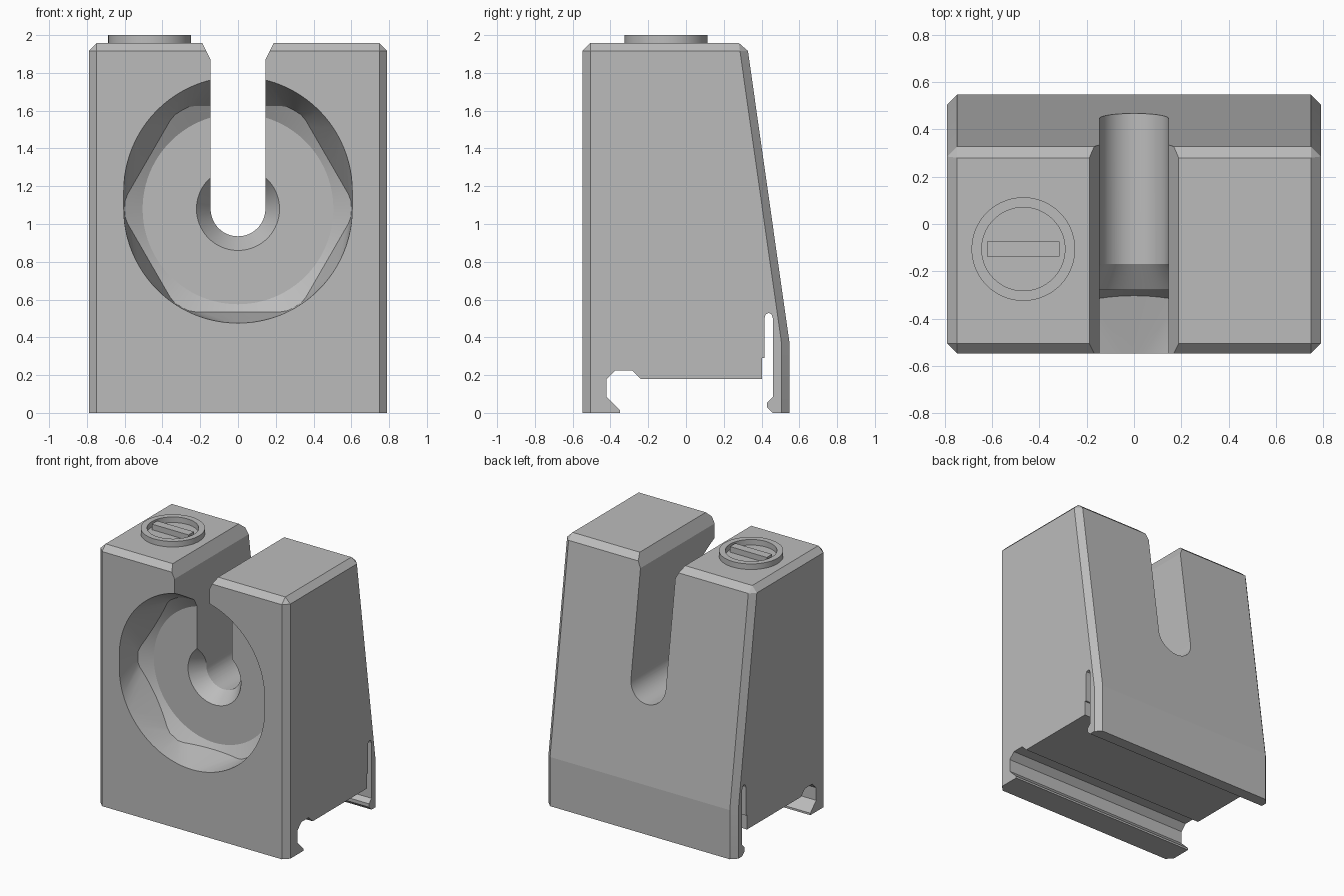
import bpy, bmesh, math

if "Cube" in bpy.data.objects:
    bpy.data.objects.remove(bpy.data.objects["Cube"])

SEG = 96
AXIS_Z = 1.08          # height of the bolt axis
FLOOR_Y = -0.28        # floor of the bolt head recess

grey = bpy.data.materials.new("plain grey")
grey.diffuse_color = (0.5, 0.5, 0.5, 1)
grey.use_nodes = True
grey.node_tree.nodes["Principled BSDF"].inputs["Base Color"].default_value = grey.diffuse_color


def to_object(name, bm):
    bmesh.ops.recalc_face_normals(bm, faces=bm.faces)
    me = bpy.data.meshes.new(name)
    bm.to_mesh(me)
    bm.free()
    me.materials.append(grey)
    ob = bpy.data.objects.new(name, me)
    bpy.context.collection.objects.link(ob)
    return ob


def prism(pts, place, lo, hi):
    """Closed profile swept from lo to hi; place(a, b, t) gives the 3D point."""
    bm = bmesh.new()
    low = [bm.verts.new(place(a, b, lo)) for a, b in pts]
    high = [bm.verts.new(place(a, b, hi)) for a, b in pts]
    bm.faces.new(low)
    bm.faces.new(high)
    n = len(pts)
    for i in range(n):
        j = (i + 1) % n
        bm.faces.new((low[i], low[j], high[j], high[i]))
    bmesh.ops.recalc_face_normals(bm, faces=bm.faces)
    return bm


def along_x(a, b, t):
    return (t, a, b)


def along_y(a, b, t):
    return (a, t, b)


def along_z(a, b, t):
    return (a, b, t)


def circle(cx, cy, r, n=SEG):
    return [(cx + r * math.cos(2 * math.pi * i / n),
             cy + r * math.sin(2 * math.pi * i / n)) for i in range(n)]


def hull(points):
    bm = bmesh.new()
    for p in points:
        bm.verts.new(p)
    res = bmesh.ops.convex_hull(bm, input=bm.verts)
    loose = {g for g in res["geom_interior"] + res["geom_unused"]
             if isinstance(g, bmesh.types.BMVert)}
    bmesh.ops.delete(bm, geom=list(loose), context='VERTS')
    bmesh.ops.dissolve_limit(bm, angle_limit=0.002, verts=bm.verts, edges=bm.edges)
    return bm


def cut(target, cutter):
    cutter.hide_render = True
    mod = target.modifiers.new("cut", 'BOOLEAN')
    mod.operation = 'DIFFERENCE'
    mod.solver = 'EXACT'
    mod.object = cutter
    bpy.context.view_layer.objects.active = target
    bpy.ops.object.modifier_apply(modifier=mod.name)
    bpy.data.objects.remove(cutter)


# Block with a sloping back and chamfered upright and top edges
side = [(-0.548, 0), (0.548, 0), (0.548, 0.37), (0.322, 1.958), (-0.548, 1.958)]
bm = prism(side, along_x, -0.79, 0.79)
edges = []
for e in bm.edges:
    a, b = e.verts
    across = abs(a.co.x - b.co.x) > 0.1
    if (across and a.co.z > 1) or (not across and abs(a.co.z - b.co.z) > 0.1) \
            or (not across and min(a.co.z, b.co.z) > 1):
        edges.append(e)
bmesh.ops.bevel(bm, geom=edges, offset=0.042, offset_type='OFFSET',
                segments=1, affect='EDGES', profile=0.5)
body = to_object("clamp_body", bm)

# Rail channel under the block, with a lip in front and a spring clip behind
channel = [(-0.35, -0.1), (-0.35, 0.015), (-0.42, 0.085), (-0.42, 0.18),
           (-0.375, 0.225), (-0.285, 0.225), (-0.24, 0.18), (0.403, 0.18),
           (0.403, 0.29), (0.415, 0.29), (0.415, 0.5), (0.422, 0.522),
           (0.438, 0.53), (0.453, 0.522), (0.46, 0.5), (0.46, 0.085),
           (0.43, 0.055), (0.43, 0.03), (0.46, 0), (0.46, -0.1)]
cut(body, to_object("channel_cutter", prism(channel, along_x, -1, 1)))

# Recess for a bolt head: round mouth narrowing to a chamfered hexagon
pts = []
for i in range(SEG):
    t = 2 * math.pi * i / SEG
    c, s = math.cos(t), math.sin(t)
    pts.append((0.505 * c, FLOOR_Y, AXIS_Z + 0.505 * s))
    # hexagon with flats at top and bottom, corners clipped by a circle
    off = (t % (math.pi / 3)) - math.pi / 6
    r = min(0.6, 0.545 / math.cos(off))
    pts.append((r * c, FLOOR_Y - (r - 0.505) * 0.58, AXIS_Z + r * s))
    for z in (AXIS_Z, AXIS_Z + 0.095):
        for y in (-0.548, -0.62):
            pts.append((0.605 * c, y, z + 0.605 * s))
cut(body, to_object("recess_cutter", hull(pts)))

# Open slot for the bolt shank, flared at the top
slot = [(0.145 * math.cos(a), AXIS_Z + 0.145 * math.sin(a))
        for a in [math.pi + math.pi * i / 48 for i in range(49)]]
slot += [(0.145, 1.87), (0.215, 2.01), (-0.215, 2.01), (-0.145, 1.87)]
cut(body, to_object("slot_cutter", prism(slot, along_y, -1, 1)))

# Countersink around the slot end
slope = 0.075 / 0.11
cone = [(x, y, z) for y in (FLOOR_Y - 0.02, FLOOR_Y + 0.12)
        for x, z in circle(0, AXIS_Z, 0.22 - slope * (y - FLOOR_Y))]
cut(body, to_object("countersink_cutter", hull(cone)))

# Raised ring and bar on the top left
ring = to_object("raised_ring", prism(circle(-0.468, -0.106, 0.219), along_z, 1.955, 2.0))
cut(ring, to_object("ring_cutter",
                    prism(circle(-0.468, -0.106, 0.176), along_z, 1.9, 2.1)))
bar = [(-0.621, -0.138), (-0.315, -0.138), (-0.315, -0.074), (-0.621, -0.074)]
to_object("raised_bar", prism(bar, along_z, 1.955, 2.0))

# Smooth the round walls, keep every real edge sharp
for ob in bpy.data.objects:
    ob.select_set(True)
bpy.context.view_layer.objects.active = body
bpy.ops.object.shade_smooth_by_angle(angle=math.radians(7))
